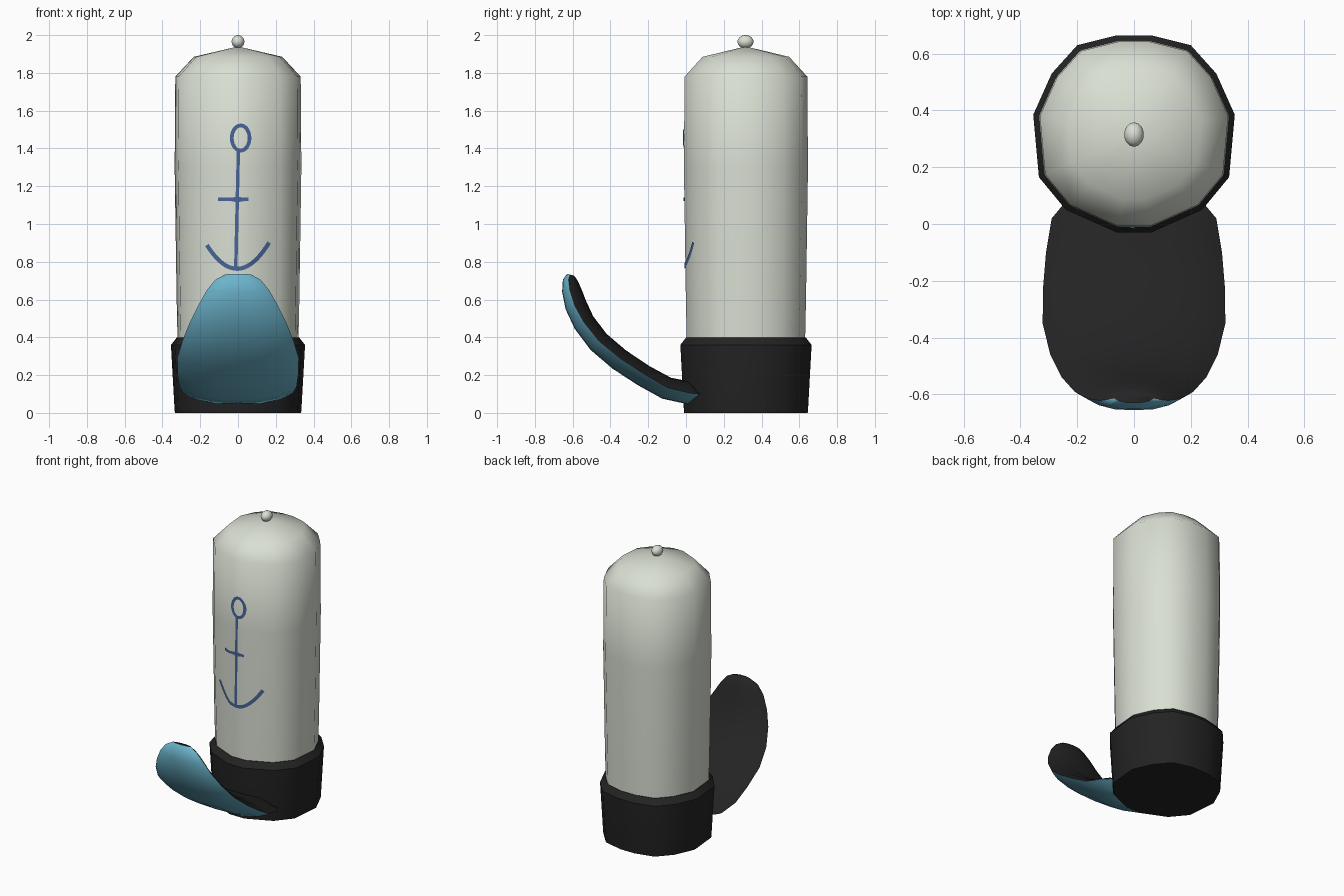
import bpy, math
from mathutils import Vector

if "Cube" in bpy.data.objects:
    bpy.data.objects.remove(bpy.data.objects["Cube"])


def material(name, rgb):
    m = bpy.data.materials.new(name)
    m.diffuse_color = (*rgb, 1)
    m.use_nodes = True
    m.node_tree.nodes["Principled BSDF"].inputs["Base Color"].default_value = m.diffuse_color
    return m


CREAM = material("pale grey fabric", (0.70, 0.74, 0.65))
BLACK = material("black band", (0.017, 0.017, 0.017))
TEAL = material("teal visor", (0.15, 0.46, 0.61))
NAVY = material("blue paint", (0.065, 0.13, 0.32))


def make(name, verts, faces, mats, angle):
    me = bpy.data.meshes.new(name)
    me.from_pydata(verts, [], faces)
    for m in mats:
        me.materials.append(m)
    ob = bpy.data.objects.new(name, me)
    bpy.context.collection.objects.link(ob)
    bpy.ops.object.select_all(action='DESELECT')
    ob.select_set(True)
    bpy.context.view_layer.objects.active = ob
    bpy.ops.object.mode_set(mode='EDIT')
    bpy.ops.mesh.select_all(action='SELECT')
    bpy.ops.mesh.normals_make_consistent(inside=False)
    bpy.ops.object.mode_set(mode='OBJECT')
    bpy.ops.object.shade_smooth_by_angle(angle=math.radians(angle))
    return ob


# 14-sided outline, mirrored across x
CY = 0.315
HALF = [(0.06, .35), (0.2, .315), (0.29, .215), (0.355, .07),
        (0.335, -.15), (0.24, -.265), (0.06, -.345)]
RING = HALF + [(-x, y) for x, y in reversed(HALF)]


def stack(name, levels, mat, angle, apex=None):
    n = len(RING)
    verts = [(x * s, CY + y * s, z) for z, s in levels for x, y in RING]
    faces = [(k * n + i, k * n + (i + 1) % n, (k + 1) * n + (i + 1) % n, (k + 1) * n + i)
             for k in range(len(levels) - 1) for i in range(n)]
    faces.append(tuple(range(n)))
    top = (len(levels) - 1) * n
    if apex:
        verts.append((0, CY, apex))
        faces += [(top + i, top + (i + 1) % n, len(verts) - 1) for i in range(n)]
    else:
        faces.append(tuple(range(top, top + n)))
    return make(name, verts, faces, [mat], angle)


# Tall crown and dark band
BODY = [(0.36, .90), (0.6, .915), (1.3, .945), (1.78, .935), (1.885, .66)]
stack("crown", BODY, CREAM, 60, 1.94)
stack("band", [(0.0, .94), (0.01, .945), (0.36, 1.0), (0.40, .91)], BLACK, 40)

# Button on top
bpy.ops.mesh.primitive_uv_sphere_add(segments=14, ring_count=8, radius=1, location=(0, CY, 1.965))
button = bpy.context.object
button.name = "top_button"
button.scale = (0.035, 0.043, 0.035)
button.data.materials.append(CREAM)
bpy.ops.object.shade_smooth()

# Visor: y, z, half width, thickness above and below the rim line
STATIONS = [(.08, .10, .24, .02, .02), (.02, .105, .29, .06, .06), (-.10, .135, .31, .055, .065),
            (-.22, .205, .32, .05, .068), (-.35, .29, .322, .052, .068), (-.46, .38, .295, .055, .065),
            (-.54, .48, .255, .058, .06), (-.59, .57, .21, .065, .052), (-.615, .65, .165, .06, .042),
            (-.622, .705, .12, .045, .03), (-.615, .732, .07, .025, .015)]
S = [-1, -.93, -.75, -.4, 0, .4, .75, .93, 1]
m = len(S)
loop = 2 * m - 2
verts, faces, rows = [], [], len(STATIONS)
for k, (y, z, w, up, down) in enumerate(STATIONS):
    a, b = STATIONS[max(k - 1, 0)], STATIONS[min(k + 1, rows - 1)]
    t = Vector((0, b[0] - a[0], b[1] - a[1])).normalized()
    nrm = Vector((0, t.z, -t.y))
    for s in S:
        verts.append(Vector((s * w, y, z)) + nrm * up * (1 - abs(s) ** 3))
    for s in S[-2:0:-1]:
        verts.append(Vector((s * w, y, z)) - nrm * down * (1 - abs(s) ** 3))
top_faces = []
for k in range(rows - 1):
    for i in range(loop):
        j = (i + 1) % loop
        faces.append((k * loop + i, k * loop + j, (k + 1) * loop + j, (k + 1) * loop + i))
        top_faces.append(i < m - 1)
for base in (0, (rows - 1) * loop):
    faces.append(tuple(range(base, base + loop)))
    top_faces.append(True)
visor = make("visor", verts, faces, [TEAL, BLACK], 50)
for p, is_top in zip(visor.data.polygons, top_faces):
    p.material_index = int(is_top)


# Painted anchor, wrapped on the front of the crown
def front_y(x, z):
    for (z0, s0), (z1, s1) in zip(BODY, BODY[1:]):
        if z0 <= z <= z1:
            s = s0 + (s1 - s0) * (z - z0) / (z1 - z0)
            break
    u = abs(x) / s
    (xa, ya), (xb, yb) = HALF[6], HALF[5]
    y = ya if u < xa else ya + (yb - ya) * (u - xa) / (xb - xa)
    return CY + y * s - 0.005


def ribbon(name, pts, width):
    pts = [Vector(p) for p in pts]
    closed = (pts[0] - pts[-1]).length < 1e-5
    verts = []
    for i, p in enumerate(pts):
        a, b = pts[max(i - 1, 0)], pts[min(i + 1, len(pts) - 1)]
        if closed and i in (0, len(pts) - 1):
            a, b = pts[-2], pts[1]
        t = (b - a).normalized()
        w = width(i / (len(pts) - 1)) / 2
        for sgn in (1, -1):
            x, z = p.x - t.y * w * sgn, p.y + t.x * w * sgn
            verts.append((x, front_y(x, z), z))
    faces = [(2 * i, 2 * i + 1, 2 * i + 3, 2 * i + 2) for i in range(len(pts) - 1)]
    ob = make(name, verts, faces, [NAVY], 30)
    if ob.data.polygons[0].normal.y > 0:
        ob.data.flip_normals()


def line(a, b, n):
    return [(a[0] + (b[0] - a[0]) * i / n, a[1] + (b[1] - a[1]) * i / n) for i in range(n + 1)]


ring = [(0.014 + .047 * math.cos(i * math.tau / 24), 1.455 + .067 * math.sin(i * math.tau / 24))
        for i in range(25)]
ribbon("anchor_ring", ring, lambda t: .02)
ribbon("anchor_shank", line((0.002, 1.39), (-0.012, 0.765), 12), lambda t: .018)
ribbon("anchor_stock", line((-.107, 1.13), (.055, 1.13), 12), lambda t: .018 + .012 * math.exp(-((t - .65) / .12) ** 2))
flukes = [(x, .763 + 4.9 * (x + .005) ** 2 * (1 if x < 0 else .98))
          for x in (-.165 + .0165 * i for i in range(21))]
ribbon("anchor_arms", flukes, lambda t: .022)
